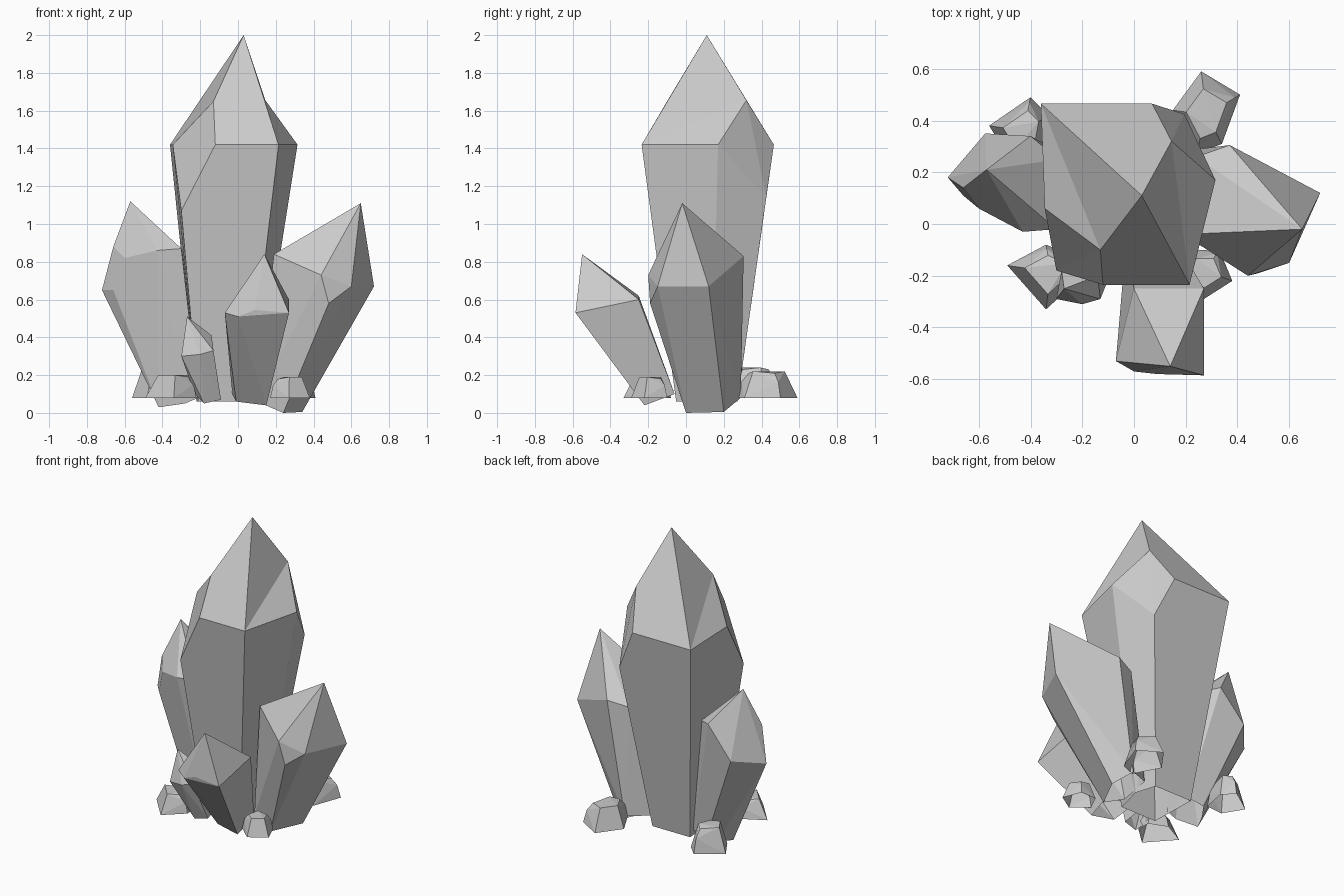
import bpy, bmesh
from mathutils import Vector

if "Cube" in bpy.data.objects:
    bpy.data.objects.remove(bpy.data.objects["Cube"])


def add_object(name, bm):
    bmesh.ops.recalc_face_normals(bm, faces=bm.faces[:])
    me = bpy.data.meshes.new(name)
    bm.to_mesh(me)
    bm.free()
    bpy.context.collection.objects.link(bpy.data.objects.new(name, me))


def hull(name, points, base):
    """Flat-faced shell around a few corner points, open at the base corners."""
    bm = bmesh.new()
    for p in points + base:
        bm.verts.new(p)
    foot = set(bm.verts[:][len(points):])
    res = bmesh.ops.convex_hull(bm, input=bm.verts[:])
    junk = {e for e in res["geom_interior"] + res["geom_unused"]
            if isinstance(e, bmesh.types.BMVert) and e.is_valid}
    foot -= junk
    bmesh.ops.delete(bm, geom=list(junk), context='VERTS')
    bm.normal_update()
    bottom = [f for f in bm.faces if all(v in foot for v in f.verts)]
    bmesh.ops.delete(bm, geom=bottom, context='FACES')
    bmesh.ops.dissolve_limit(bm, angle_limit=0.08, verts=bm.verts[:], edges=bm.edges[:])
    add_object(name, bm)


def stone(name, outline, z0, z1, shrink=0.6):
    """Rubble chunk: ground outline, slanted sides, smaller uneven top."""
    c = sum((Vector(p) for p in outline), Vector((0, 0))) / len(outline)
    base = [(*p, z0) for p in outline]
    top = []
    for i, p in enumerate(outline):
        if i % 2:
            top.append((*c.lerp(Vector(p), 0.85), z0 + (z1 - z0) * 0.6))
        top.append((*c.lerp(Vector(p), shrink), z1 - 0.01 * (i % 2)))
    hull(name, top, base)


# Tall central crystal: pentagonal shaft, pointed tip, two corners cut off
main_ring = [(-.36, .46), (.23, .46), (.32, .17), (.22, -.23), (-.34, -.23)]
main_base = [(-.06 + .47 * (x + .02), .11 + .47 * (y - .115), .06) for x, y in main_ring]
main_top = [(.03, .11, 2.0), (-.36, .465, 1.42), (.07, .465, 1.42), (.195, .425, 1.14),
            (.145, .32, 1.655), (.315, .17, 1.42), (.215, -.235, 1.42),
            (-.12, -.235, 1.42), (-.30, -.18, 1.07), (-.13, -.10, 1.65), (-.345, .06, 1.42)]
main_faces = [(0, 1, 2, 4), (0, 4, 6), (4, 5, 6), (0, 6, 7, 9), (0, 9, 1), (9, 10, 1),
              (2, 3, 4), (3, 5, 4), (7, 8, 9), (8, 10, 9), (1, 2, 3, 12, 11),
              (3, 5, 13, 12), (5, 6, 14, 13), (6, 7, 8, 15, 14), (8, 10, 1, 11, 15)]
bm = bmesh.new()
vs = [bm.verts.new(p) for p in main_top + main_base]
for f in main_faces:
    bm.faces.new([vs[i] for i in f])
add_object("central_crystal", bm)

# Leaning left crystal
hull("left_crystal",
     [(-.57, .21, 1.12), (-.72, .18, .65), (-.66, .11, .65), (-.60, .06, .82),
      (-.43, -.03, .86), (-.30, -.02, .87), (-.66, .14, .88), (-.575, .35, .69),
      (-.40, .34, .89), (-.29, .25, .85)],
     [(-.37, .20, .04), (-.42, .10, .03), (-.28, .06, .05), (-.21, .06, .08),
      (-.22, .24, .10), (-.33, .26, .07)])

# Leaning right crystal
hull("right_crystal",
     [(.65, -.02, 1.11), (.37, .305, .83), (.72, .12, .67), (.60, -.15, .67),
      (.52, -.13, .78), (.44, -.20, .73), (.48, -.19, .58), (.19, -.04, .84), (.24, .26, .80)],
     [(.34, .20, .005), (.24, 0, 0), (.25, .29, .08), (.10, .03, .06), (.10, .22, .10)])

# Short front crystal
hull("front_crystal",
     [(.14, -.55, .84), (-.07, -.53, .53), (0, -.57, .51), (.09, -.58, .545),
      (.27, -.585, .53), (.27, -.25, .60), (0, -.25, .62)],
     [(-.01, -.20, .06), (.15, -.22, .04), (.16, -.06, .10), (-.03, -.06, .10)])

# Smallest front crystal
hull("small_crystal",
     [(-.27, -.25, .51), (-.30, -.29, .30), (-.20, -.31, .31), (-.13, -.29, .33),
      (-.14, -.20, .41), (-.28, -.18, .42)],
     [(-.23, -.18, .10), (-.18, -.20, .05), (-.09, -.19, .07), (-.10, -.08, .10),
      (-.20, -.08, .10)])

# Loose stones around the foot
stone("stone_front_left", [(-.49, -.16), (-.34, -.08), (-.22, -.13), (-.22, -.22), (-.34, -.33)], .08, .20)
stone("stone_back_right", [(.26, .59), (.41, .50), (.34, .31), (.24, .27), (.15, .44)], .08, .22)
stone("stone_front_right", [(.38, -.22), (.33, -.10), (.22, -.10), (.17, -.20), (.27, -.29)], .08, .19)
stone("stone_back_left", [(-.56, .38), (-.40, .49), (-.33, .42), (-.36, .26), (-.48, .25)], .08, .24)
